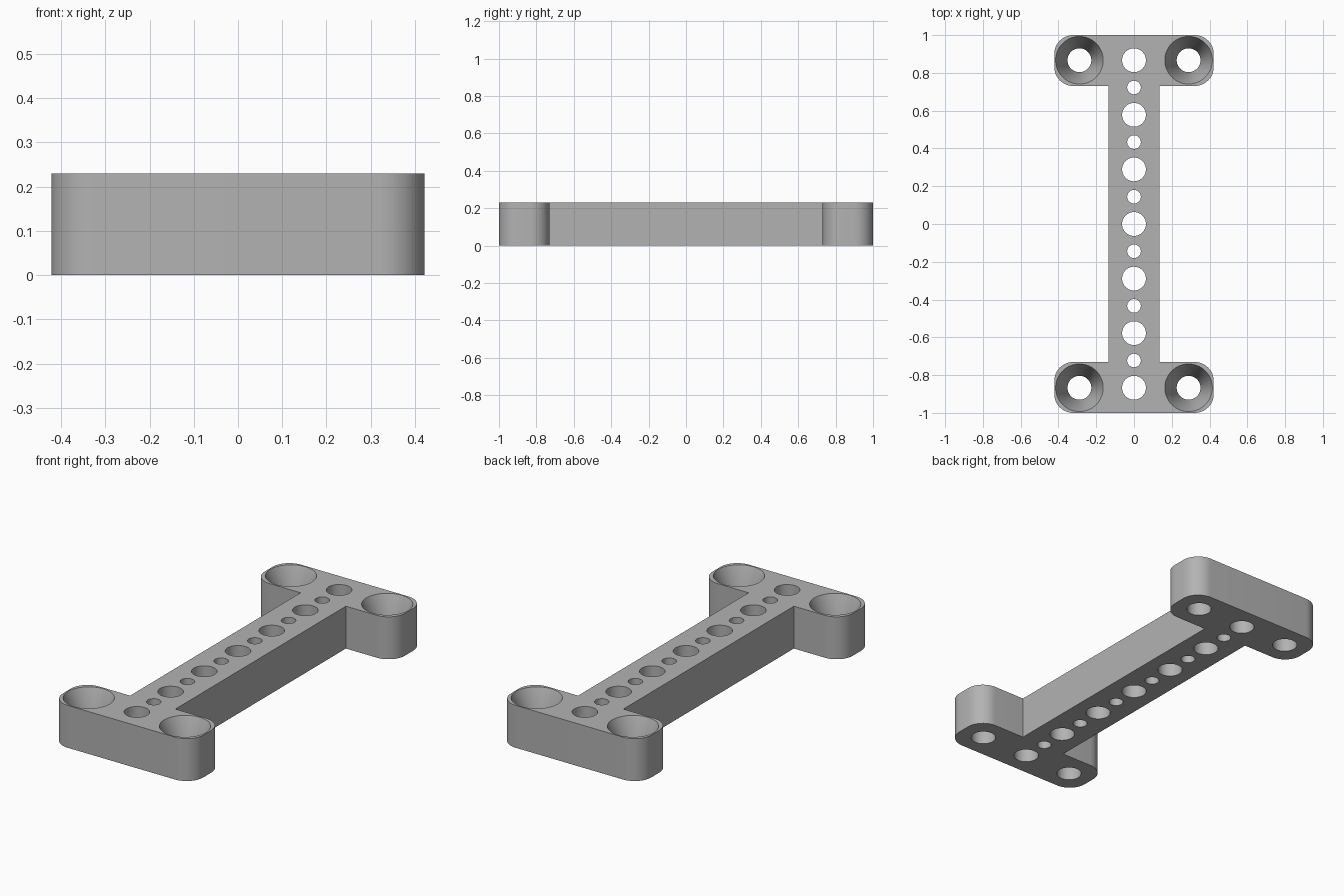
import bpy, bmesh, math

cube = bpy.data.objects.get("Cube")
if cube:
    bpy.data.objects.remove(cube, do_unlink=True)

HEIGHT = 0.23
HALF_W, HALF_L = 0.422, 1.0      # overall half width and half length
BAR, FOOT = 0.136, 0.731         # half width of the bar, inner edge of the feet
CORNER = 0.1
PITCH = 0.289                    # spacing of the large holes
BIG, SMALL, SINK = 0.063, 0.036, 0.126
SINK_DEPTH = 0.16

grey = bpy.data.materials.new("plain grey")
grey.use_nodes = True
grey.diffuse_color = (0.45, 0.45, 0.45, 1)
grey.node_tree.nodes["Principled BSDF"].inputs["Base Color"].default_value = grey.diffuse_color


def finish(name, bm):
    bmesh.ops.recalc_face_normals(bm, faces=bm.faces[:])
    mesh = bpy.data.meshes.new(name)
    bm.to_mesh(mesh)
    bm.free()
    mesh.materials.append(grey)
    obj = bpy.data.objects.new(name, mesh)
    bpy.context.collection.objects.link(obj)
    return obj


def arc(cx, cy, start, steps=12):
    angles = [math.radians(start + 90 * i / steps) for i in range(steps + 1)]
    return [(cx + CORNER * math.cos(a), cy + CORNER * math.sin(a)) for a in angles]


def revolve(bm, x, y, rings, sides=64):
    """Closed solid of stacked circles given as (radius, z)."""
    loops = [[bm.verts.new((x + r * math.cos(math.tau * i / sides),
                            y + r * math.sin(math.tau * i / sides), z))
              for i in range(sides)] for r, z in rings]
    for low, high in zip(loops, loops[1:]):
        for i in range(sides):
            j = (i + 1) % sides
            bm.faces.new((low[i], low[j], high[j], high[i]))
    bm.faces.new(loops[0][::-1])
    bm.faces.new(loops[-1])


# I-shaped plate: one quarter outline, mirrored to all four
quarter = [(BAR, FOOT)] + arc(HALF_W - CORNER, FOOT + CORNER, -90) \
    + arc(HALF_W - CORNER, HALF_L - CORNER, 0)
half = quarter + [(-x, y) for x, y in reversed(quarter)]
outline = half + [(-x, -y) for x, y in half]
bm = bmesh.new()
base = bm.faces.new([bm.verts.new((x, y, 0)) for x, y in outline])
top = bmesh.ops.extrude_face_region(bm, geom=[base])
bmesh.ops.translate(bm, vec=(0, 0, HEIGHT),
                    verts=[v for v in top["geom"] if isinstance(v, bmesh.types.BMVert)])
plate = finish("mounting_plate", bm)

# Cutters: alternating large and small holes, countersunk screw holes in the feet
bm = bmesh.new()
below, above = -0.05, HEIGHT + 0.05
for i in range(-6, 7):
    r = SMALL if i % 2 else BIG
    revolve(bm, 0, i * PITCH / 2, [(r, below), (r, above)])
for sx in (-1, 1):
    for sy in (-1, 1):
        revolve(bm, sx * PITCH, sy * 3 * PITCH,
                [(BIG, below), (BIG, HEIGHT - SINK_DEPTH), (SINK, HEIGHT), (SINK, above)])
cutter = finish("hole_cutter", bm)
cutter.hide_render = True

# Cut the holes and apply
mod = plate.modifiers.new("holes", 'BOOLEAN')
mod.operation = 'DIFFERENCE'
mod.solver = 'EXACT'
mod.object = cutter
bpy.ops.object.select_all(action='DESELECT')
plate.select_set(True)
bpy.context.view_layer.objects.active = plate
bpy.ops.object.modifier_apply(modifier=mod.name)
bpy.data.objects.remove(cutter, do_unlink=True)
bpy.ops.object.shade_smooth_by_angle(angle=math.radians(30))
